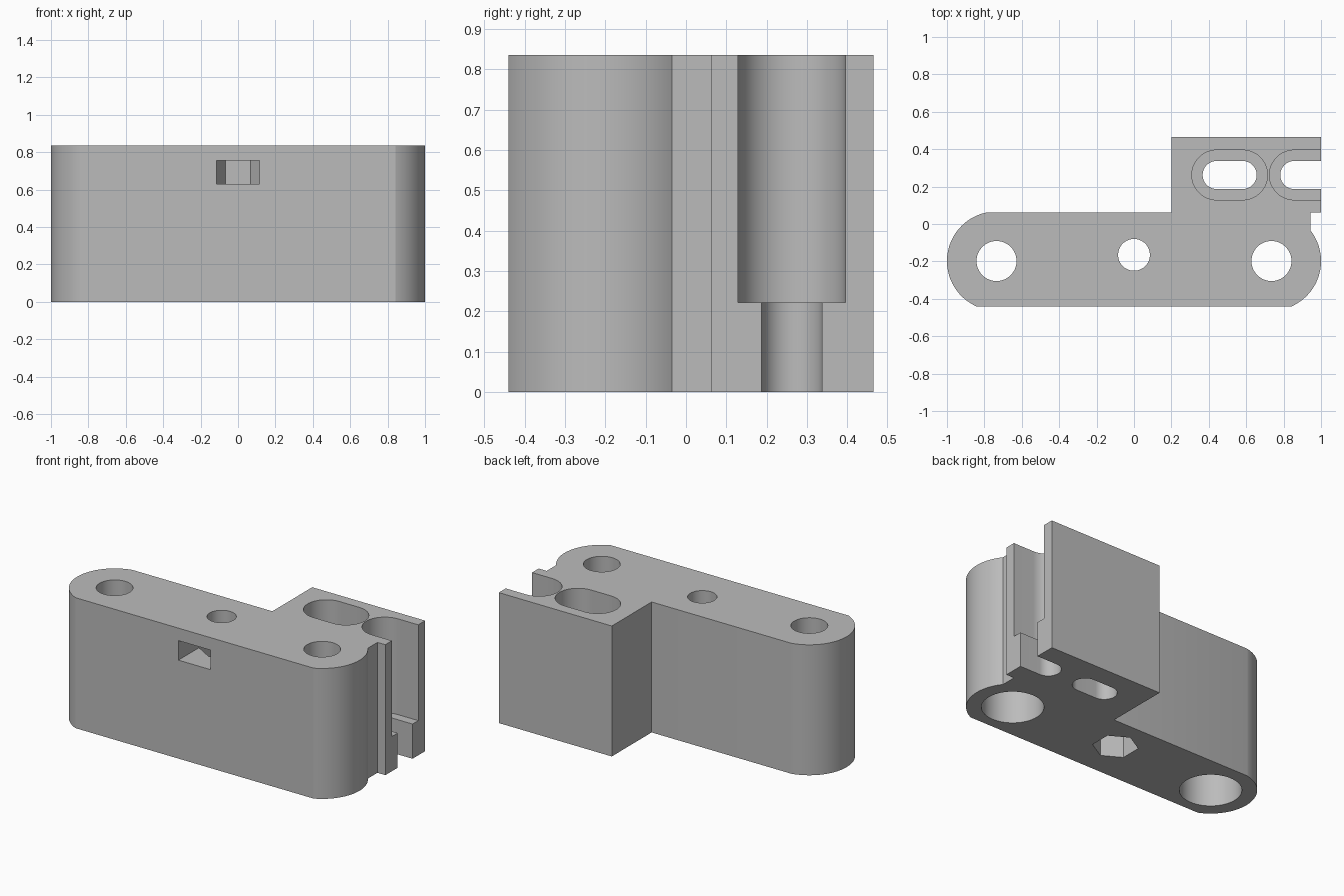
import bpy
import bmesh
from math import cos, sin, pi, radians

HEIGHT = 0.835
LUG_X, LUG_Y, LUG_R = 0.735, -0.198, 0.265
BOLT_Y = -0.165
SLOT_Y = 0.262

cube = bpy.data.objects.get("Cube")
if cube:
    bpy.data.objects.remove(cube, do_unlink=True)

grey = bpy.data.materials.new("plain grey")
grey.use_nodes = True
colour = (0.5, 0.5, 0.5, 1)
grey.diffuse_color = colour
grey.node_tree.nodes["Principled BSDF"].inputs["Base Color"].default_value = colour


def arc(cx, cy, r, start, end, steps):
    """Points along an arc, angles in degrees."""
    angles = [radians(start + (end - start) * i / steps) for i in range(steps + 1)]
    return [(cx + r * cos(a), cy + r * sin(a)) for a in angles]


def circle(cx, cy, r, sides=64, turn=0):
    return arc(cx, cy, r, turn, turn + 360, sides)[:-1]


def stadium(x1, x2, y, r):
    return arc(x2, y, r, -90, 90, 32) + arc(x1, y, r, 90, 270, 32)


def prism(name, outline, z1, z2):
    """Extrude a counter-clockwise outline between two heights."""
    bm = bmesh.new()
    face = bm.faces.new([bm.verts.new((x, y, z1)) for x, y in outline])
    top = bmesh.ops.extrude_face_region(bm, geom=[face])["geom"]
    moved = [v for v in top if isinstance(v, bmesh.types.BMVert)]
    bmesh.ops.translate(bm, verts=moved, vec=(0, 0, z2 - z1))
    bmesh.ops.recalc_face_normals(bm, faces=bm.faces)
    mesh = bpy.data.meshes.new(name)
    bm.to_mesh(mesh)
    bm.free()
    mesh.materials.append(grey)
    obj = bpy.data.objects.new(name, mesh)
    bpy.context.collection.objects.link(obj)
    return obj


# Body: bar with a round lug at each end and a square block behind
outline = arc(-LUG_X, LUG_Y, LUG_R, 101.5, 246, 48)
outline += arc(LUG_X, LUG_Y, LUG_R, -66, 38, 36)
outline += [(0.944, 0.062), (1, 0.062), (1, 0.465), (0.2, 0.465), (0.2, 0.062)]
body = prism("mounting_bracket", outline, 0, HEIGHT)

LOW, HIGH = -0.1, HEIGHT + 0.1
cutters = []

# Lug holes, wider from below
for side in (-1, 1):
    cutters.append(prism("lug_hole", circle(side * LUG_X, LUG_Y, 0.107), LOW, HIGH))
    cutters.append(prism("lug_counterbore", circle(side * LUG_X, LUG_Y, 0.178), LOW, 0.61))

# Slots: narrow all through, wide from the top, the second open at the side
for x1, x2 in ((0.442, 0.581), (0.857, 1.3)):
    cutters.append(prism("slot", stadium(x1, x2, SLOT_Y, 0.075), LOW, HIGH))
    cutters.append(prism("slot_recess", stadium(x1, x2, SLOT_Y, 0.133), 0.222, HIGH))

# Middle bolt hole, hexagonal shaft from below and nut pocket from the front
cutters.append(prism("bolt_hole", circle(0, BOLT_Y, 0.085), LOW, HIGH))
cutters.append(prism("hex_shaft", circle(0, BOLT_Y, 0.132, 6, 30), LOW, 0.631))
half = [(0.114, -0.6), (0.114, -0.198), (0.133, BOLT_Y), (0.067, -0.05)]
pocket = half + [(-x, y) for x, y in reversed(half)]
cutters.append(prism("nut_pocket", pocket, 0.63, 0.755))

bpy.ops.object.select_all(action="DESELECT")
bpy.context.view_layer.objects.active = body
body.select_set(True)
for cutter in cutters:
    cutter.hide_render = True
    cut = body.modifiers.new(cutter.name, "BOOLEAN")
    cut.operation = "DIFFERENCE"
    cut.solver = "EXACT"
    cut.object = cutter
    bpy.ops.object.modifier_apply(modifier=cut.name)
    bpy.data.objects.remove(cutter, do_unlink=True)

bpy.ops.object.shade_smooth_by_angle(angle=radians(20))
